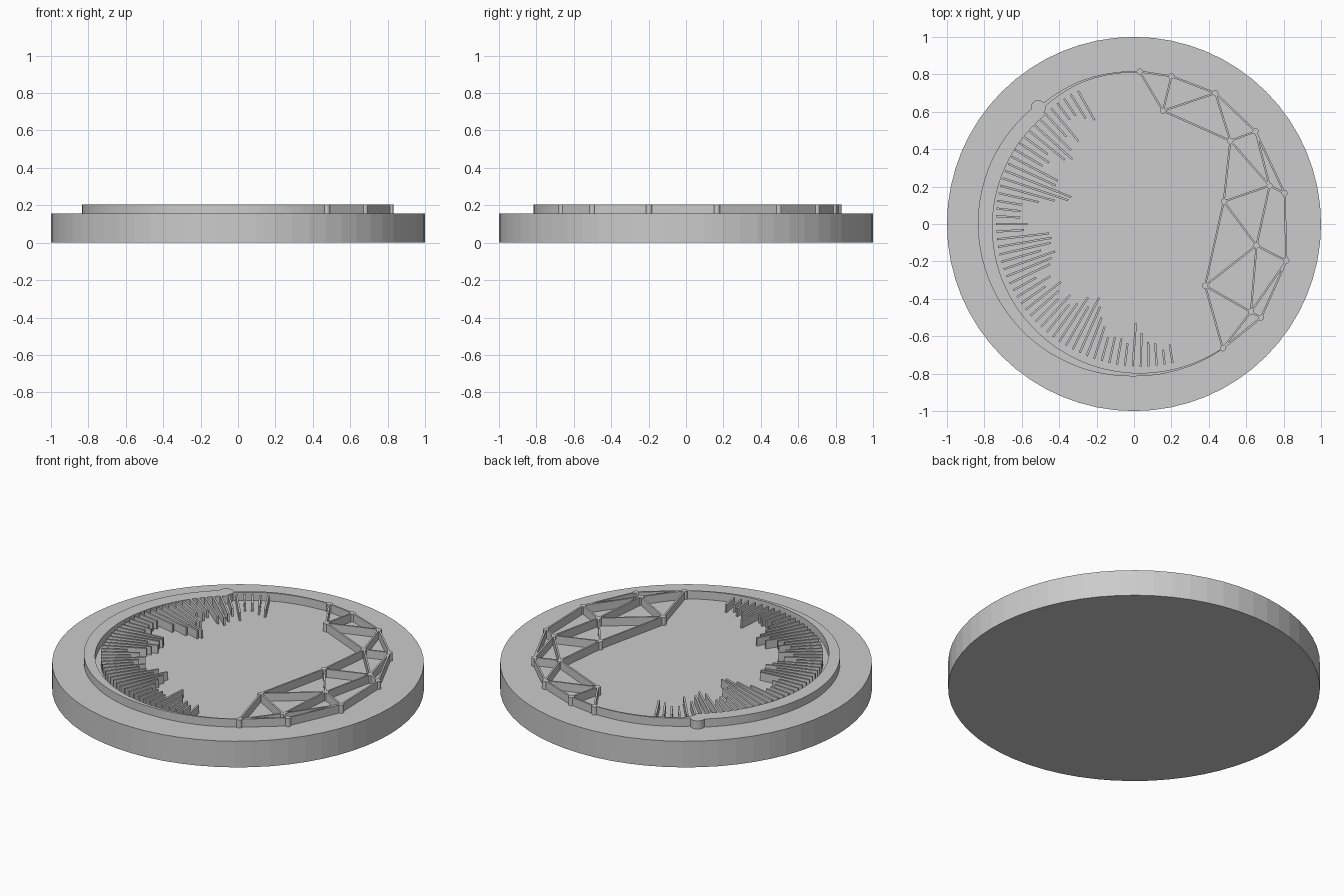
import bpy, bmesh, math
from mathutils import Vector

if "Cube" in bpy.data.objects:
    bpy.data.objects.remove(bpy.data.objects["Cube"])

BASE_TOP, RELIEF_BOTTOM, RELIEF_TOP = 0.155, 0.15, 0.203


def extruded(bm, outline, z0, z1):
    """Prism from a counter-clockwise plan outline."""
    lo = [bm.verts.new((x, y, z0)) for x, y in outline]
    hi = [bm.verts.new((x, y, z1)) for x, y in outline]
    n = len(outline)
    bm.faces.new(lo[::-1])
    bm.faces.new(hi)
    for i in range(n):
        j = (i + 1) % n
        bm.faces.new((lo[i], lo[j], hi[j], hi[i]))


def disc(bm, x, y, r, sides, z0, z1):
    extruded(bm, [(x + r * math.cos(math.tau * i / sides), y + r * math.sin(math.tau * i / sides))
                  for i in range(sides)], z0, z1)


def bar(bm, a, b, width):
    a, b = Vector(a), Vector(b)
    d = (b - a).normalized()
    s = Vector((-d.y, d.x)) * width / 2
    extruded(bm, [a - s, b - s, b + s, a + s], RELIEF_BOTTOM, RELIEF_TOP)


def polar(r, deg):
    t = math.radians(deg)
    return r * math.cos(t), r * math.sin(t)


def crescent(bm, keys, steps):
    """Curved band; keys are (angle, inner radius, outer radius)."""
    lo_hi = []
    for i in range(steps + 1):
        ang = keys[0][0] + (keys[-1][0] - keys[0][0]) * i / steps
        for k0, k1 in zip(keys, keys[1:]):
            if ang <= k1[0] + 1e-6:
                break
        f = (ang - k0[0]) / (k1[0] - k0[0])
        inner, outer = (k0[j] + (k1[j] - k0[j]) * f for j in (1, 2))
        lo_hi.append([bm.verts.new((*polar(r, ang), z))
                      for r, z in ((inner, RELIEF_BOTTOM), (outer, RELIEF_BOTTOM),
                                   (outer, RELIEF_TOP), (inner, RELIEF_TOP))])
    bm.faces.new(lo_hi[0])
    bm.faces.new(lo_hi[-1][::-1])
    for p, q in zip(lo_hi, lo_hi[1:]):
        for i in range(4):
            j = (i + 1) % 4
            bm.faces.new((p[i], q[i], q[j], p[j]))


def finish(bm, name):
    bmesh.ops.recalc_face_normals(bm, faces=bm.faces)
    me = bpy.data.meshes.new(name)
    bm.to_mesh(me)
    bm.free()
    bpy.context.collection.objects.link(bpy.data.objects.new(name, me))


# Round base
bm = bmesh.new()
disc(bm, 0, 0, 1, 64, 0, BASE_TOP)
finish(bm, "base_disc")

# Wide crescent down the left, narrow one over the top, round knob between
bm = bmesh.new()
crescent(bm, [(129, .752, .824), (155, .752, .833), (180, .756, .835), (225, .772, .827),
              (270, .796, .814), (305.5, .815, .819)], 72)
finish(bm, "wide_crescent")
bm = bmesh.new()
crescent(bm, [(88, .811, .817), (110, .806, .817), (127, .788, .808)], 24)
finish(bm, "narrow_crescent")
bm = bmesh.new()
disc(bm, -.512, .622, .04, 24, RELIEF_BOTTOM, RELIEF_TOP)
finish(bm, "crescent_knob")

# Fan of bars along the inside of the crescent, lengths in hundredths
lengths = [10, 8, 12, 13, 18, 23, 12, 14, 14, 13, 18, 22, 27, 31, 24, 28, 22, 19, 23,
           17, 20, 24, 16, 21, 14, 24, 26, 29, 22, 28, 29, 28, 15, 17, 13, 13, 13, 22,
           30, 37, 38, 28, 28, 17, 19, 16, 25, 28, 24, 17, 23, 11, 11, 15, 18]
bm = bmesh.new()
for i, length in enumerate(lengths):
    u = 2 * i / (len(lengths) - 1) - 1
    ang = 285.5 - 172.7 * i / (len(lengths) - 1)
    start = Vector(polar(.737 + .035 * u * u, ang))
    inward = Vector(polar(-length / 100, ang + 6.6 * u ** 3))
    bar(bm, start, start + inward, .011)
finish(bm, "fan_bars")

# Triangulated lattice on the right
nodes = dict(A=(.03, .815), B=(.20, .79), C=(.435, .70), D=(.155, .605), E=(.65, .495),
             F=(.515, .445), G=(.725, .205), H=(.805, .165), I=(.48, .12), J=(.655, -.115),
             K=(.815, -.197), L=(.38, -.33), M=(.625, -.47), N=(.68, -.50), O=(.475, -.665))
links = ("AB AD BD BC CD CF CE DF EF EG EH FG FI GH GI GJ IJ HK JK JL JM IL KM KN "
         "LM LO MN MO NO").split()
bm = bmesh.new()
for a, b in links:
    bar(bm, nodes[a], nodes[b], .010)
finish(bm, "lattice_struts")
bm = bmesh.new()
for x, y in nodes.values():
    disc(bm, x, y, .016, 12, RELIEF_BOTTOM, RELIEF_TOP)
finish(bm, "lattice_nodes")
